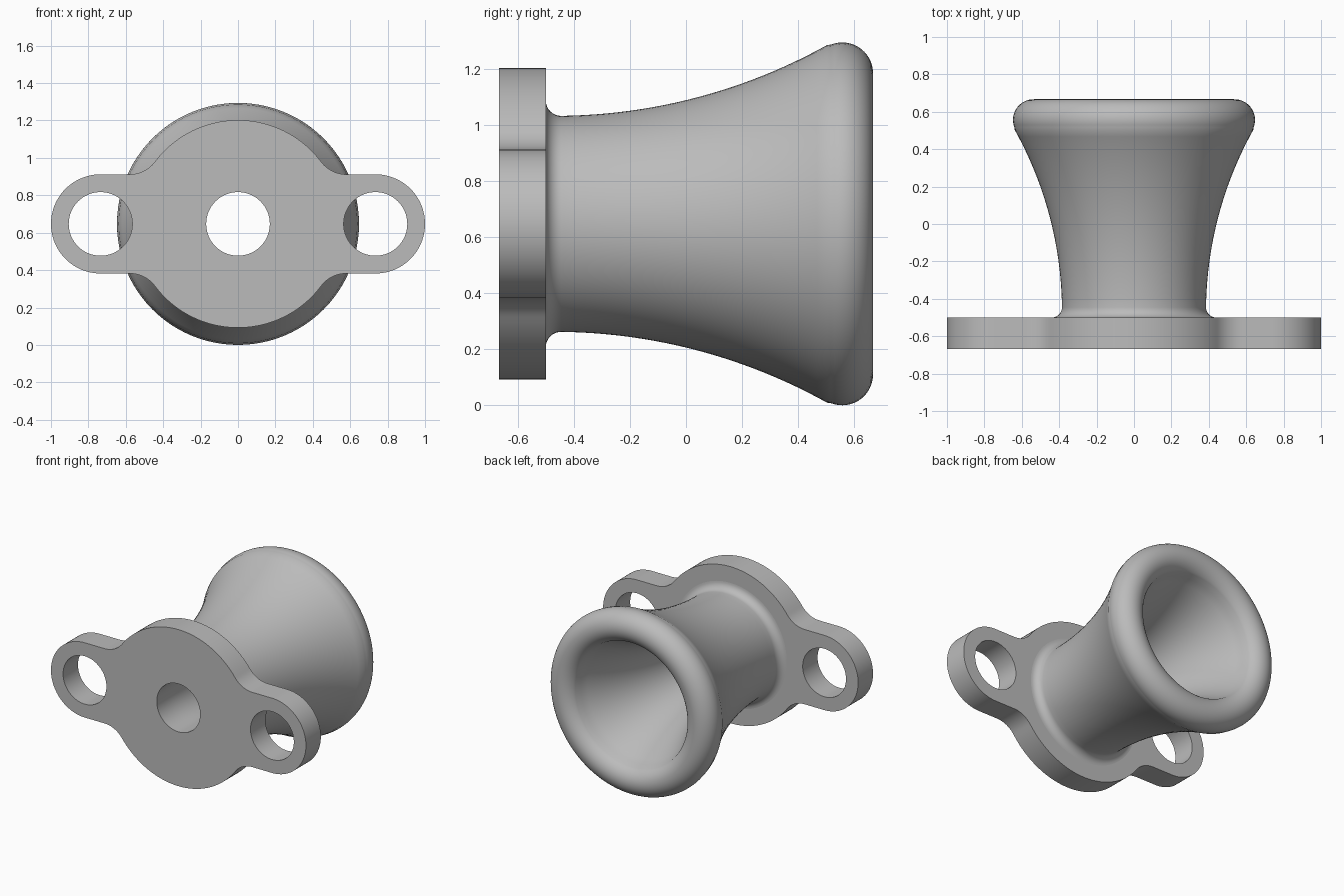
import bpy
import bmesh
from math import sin, cos, pi, sqrt, atan2, asin, radians

cube = bpy.data.objects.get("Cube")
if cube:
    bpy.data.objects.remove(cube, do_unlink=True)

AXIS_Z = 0.647        # height of the horn axis
FRONT, BACK = -0.667, -0.5   # flange faces
HOLE = 0.17           # radius of all three holes
SEGMENTS = 96

grey = bpy.data.materials.new("plain grey")
grey.use_nodes = True
colour = (0.5, 0.5, 0.5, 1)
grey.diffuse_color = colour
grey.node_tree.nodes["Principled BSDF"].inputs["Base Color"].default_value = colour


def arc(cx, cy, r, start, end, n):
    """Points on a circular arc, both ends included."""
    angles = [start + (end - start) * i / n for i in range(n + 1)]
    return [(cx + r * cos(a), cy + r * sin(a)) for a in angles]


def finish(obj):
    """Weld, orient, colour and smooth a part."""
    bm = bmesh.new()
    bm.from_mesh(obj.data)
    bmesh.ops.remove_doubles(bm, verts=bm.verts, dist=1e-5)
    bmesh.ops.recalc_face_normals(bm, faces=bm.faces)
    bm.to_mesh(obj.data)
    bm.free()
    obj.data.materials.clear()
    obj.data.materials.append(grey)
    bpy.ops.object.select_all(action="DESELECT")
    obj.select_set(True)
    bpy.context.view_layer.objects.active = obj
    bpy.ops.object.shade_smooth_by_angle(angle=radians(35))


# Flange: round plate with two ears, blended by fillets
plate_r, ear_x, ear_r, fillet = 0.555, 0.735, 0.265, 0.17
fy = ear_r + fillet
fx = sqrt((plate_r + fillet) ** 2 - fy ** 2)
blend = atan2(fy, fx)
quarter = arc(ear_x, 0, ear_r, 0, pi / 2, 24)
quarter += arc(fx, fy, fillet, -pi / 2, blend - pi, 12)
quarter += arc(0, 0, plate_r, blend, pi / 2, 20)[1:]
half = quarter + [(-x, y) for x, y in quarter[-2::-1]]
outline = half + [(x, -y) for x, y in half[-2:0:-1]]
holes = [arc(x, 0, HOLE, 0, 2 * pi, SEGMENTS)[:-1] for x in (-ear_x, 0, ear_x)]

curve = bpy.data.curves.new("flange", "CURVE")
curve.dimensions = "2D"
curve.fill_mode = "BOTH"
curve.extrude = (BACK - FRONT) / 2
for loop in [outline] + holes:
    spline = curve.splines.new("POLY")
    spline.points.add(len(loop) - 1)
    spline.use_cyclic_u = True
    for point, (x, y) in zip(spline.points, loop):
        point.co = (x, y, 0, 1)
flange = bpy.data.objects.new("flange", curve)
bpy.context.collection.objects.link(flange)
flange.rotation_euler = (pi / 2, 0, 0)
flange.location = (0, (FRONT + BACK) / 2, AXIS_Z)
bpy.ops.object.select_all(action="DESELECT")
flange.select_set(True)
bpy.context.view_layer.objects.active = flange
bpy.ops.object.convert(target="MESH")
finish(flange)

# Horn profile as (y, radius): base fillet, flared wall, round lip, bore
rim_y, rim_r, lip = 0.557, 0.537, 0.11
throat_y, flare, neck = -0.47, 2.0, 0.385
centre_r = neck + flare
flare_end = asin((rim_y - throat_y) / (flare + lip))
base = 0.055
start = asin((BACK + base - throat_y) / flare)
profile = arc(BACK + base, neck + base, base, pi, 1.5 * pi, 8)
profile += arc(throat_y, centre_r, flare, start - pi / 2, flare_end - pi / 2, 24)[1:]
profile += arc(rim_y, rim_r, lip, flare_end + pi / 2, flare_end - pi / 2, 24)[1:]
profile += arc(throat_y, centre_r, centre_r - HOLE, flare_end - pi / 2, -pi / 2, 24)[1:]
profile.append((BACK, HOLE))

# Horn: the profile turned about the y axis
bm = bmesh.new()
verts = [bm.verts.new((r, y, 0)) for y, r in profile]
edges = [bm.edges.new(pair) for pair in zip(verts, verts[1:])]
bmesh.ops.spin(bm, geom=verts + edges, cent=(0, 0, 0), axis=(0, 1, 0),
               angle=2 * pi, steps=SEGMENTS, use_merge=True)
mesh = bpy.data.meshes.new("horn")
bm.to_mesh(mesh)
bm.free()
horn = bpy.data.objects.new("horn", mesh)
bpy.context.collection.objects.link(horn)
horn.location = (0, 0, AXIS_Z)
finish(horn)
